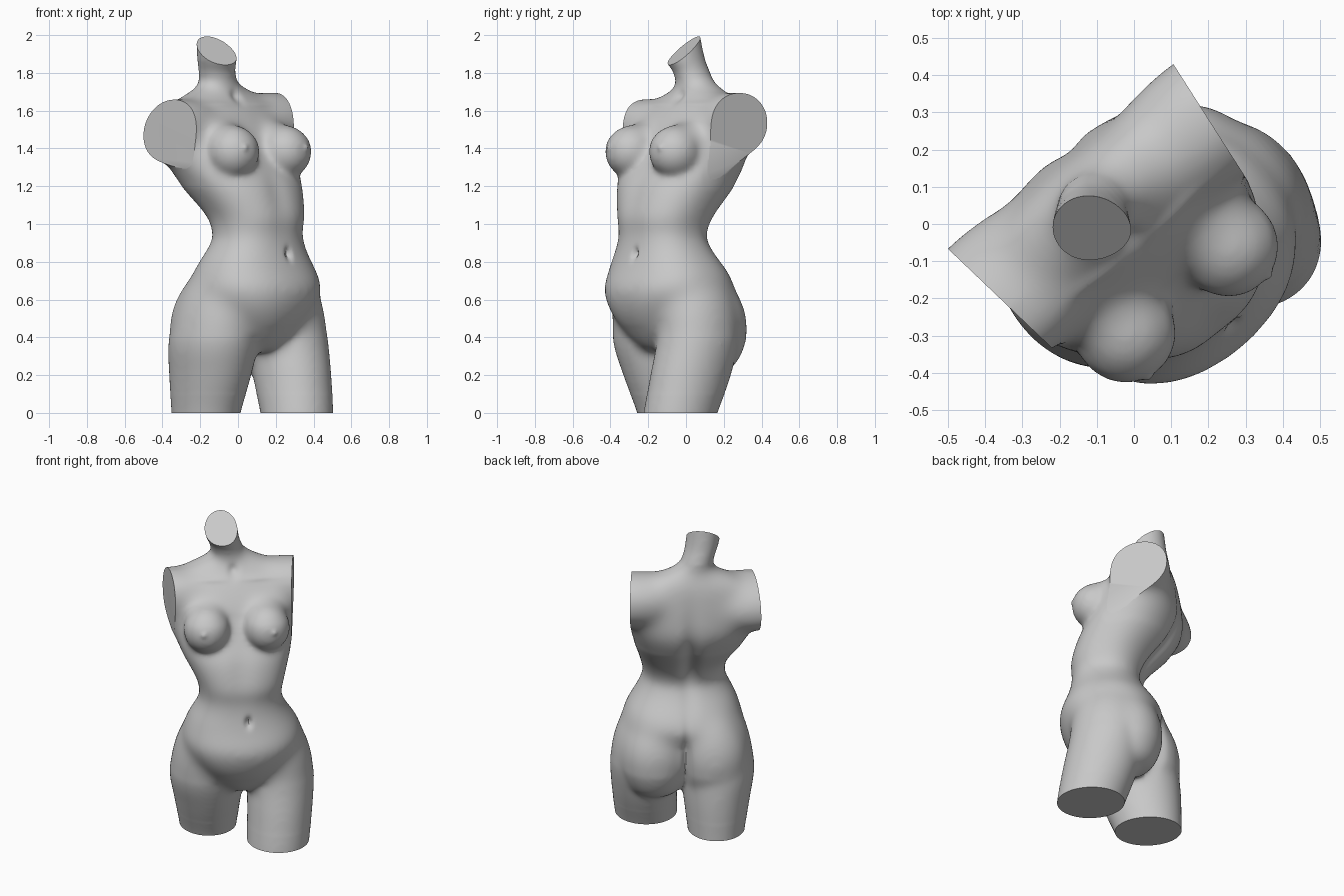
import bpy, bmesh, math
from mathutils import Vector, Matrix

if "Cube" in bpy.data.objects:
    bpy.data.objects.remove(bpy.data.objects["Cube"])

stone = bpy.data.materials.new("pale_grey_stone")
stone.use_nodes = True
GREY = (0.58, 0.58, 0.58, 1)
stone.diffuse_color = GREY
bsdf = stone.node_tree.nodes["Principled BSDF"]
bsdf.inputs["Base Color"].default_value = GREY
bsdf.inputs["Roughness"].default_value = 0.7

bm = bmesh.new()


def refine(rings, steps=5):
    """Smooth curve through the rings, so that the skin has no bands."""
    ends = [rings[0], *rings, rings[-1]]
    out = []
    for p, q, r, s in zip(ends, ends[1:], ends[2:], ends[3:]):
        for k in range(steps):
            t = k / steps
            out.append([b + t / 2 * (c - a + t * (2 * a - 5 * b + 4 * c - d + t * (3 * (b - c) + d - a)))
                        for a, b, c, d in zip(p, q, r, s)])
    return out + [rings[-1]]


def loft(rings, power=2.0, n=48):
    """Closed skin through rings of (z, x, y, half width, half depth)."""
    loops = []
    for z, cx, cy, a, b in refine(rings):
        loop = []
        for i in range(n):
            t = math.tau * i / n
            c, s = math.cos(t), math.sin(t)
            x = math.copysign(abs(c) ** (2 / power), c) * a
            y = math.copysign(abs(s) ** (2 / power), s) * b
            loop.append(bm.verts.new((cx + x, cy + y, z)))
        loops.append(loop)
    for low, high in zip(loops, loops[1:]):
        for i in range(n):
            j = (i + 1) % n
            bm.faces.new((low[i], low[j], high[j], high[i]))
    bm.faces.new(loops[0][::-1])
    bm.faces.new(loops[-1])


def ball(center, scale, roll=0):
    m = Matrix.Translation(center) @ Matrix.Rotation(roll, 4, "X") @ Matrix.Diagonal((*scale, 1))
    bmesh.ops.create_uvsphere(bm, u_segments=40, v_segments=24, radius=1, matrix=m)


# Trunk, from pubis to the base of the neck
loft([
    (0.33, 0.00, -0.19, 0.06, 0.07),
    (0.42, 0.00, -0.185, 0.17, 0.16),
    (0.53, 0.00, -0.155, 0.28, 0.26),
    (0.65, 0.01, -0.13, 0.355, 0.315),
    (0.74, 0.01, -0.13, 0.34, 0.285),
    (0.82, 0.00, -0.145, 0.30, 0.245),
    (0.90, 0.00, -0.16, 0.255, 0.213),
    (0.96, 0.00, -0.16, 0.245, 0.21),
    (1.05, 0.00, -0.14, 0.265, 0.235),
    (1.20, -0.02, -0.055, 0.33, 0.275),
    (1.33, -0.035, 0.015, 0.38, 0.262),
    (1.42, -0.04, 0.04, 0.40, 0.235),
    (1.50, -0.04, 0.055, 0.395, 0.21),
    (1.60, -0.04, 0.08, 0.36, 0.168),
    (1.66, -0.03, 0.10, 0.29, 0.133),
    (1.72, -0.03, 0.11, 0.16, 0.095),
    (1.77, -0.04, 0.11, 0.08, 0.07),
], 2.25)

# Neck
loft([
    (1.58, -0.02, 0.10, 0.18, 0.12),
    (1.70, -0.035, 0.105, 0.12, 0.105),
    (1.80, -0.065, 0.095, 0.095, 0.10),
    (1.90, -0.095, 0.06, 0.10, 0.115),
    (2.15, -0.13, 0.03, 0.10, 0.115),
])

# Left thigh, set forward, and right thigh, set back
loft([
    (-0.10, 0.21, -0.24, 0.18, 0.19),
    (0.00, 0.22, -0.222, 0.185, 0.203),
    (0.20, 0.235, -0.165, 0.195, 0.225),
    (0.40, 0.242, -0.12, 0.20, 0.228),
    (0.58, 0.215, -0.115, 0.198, 0.222),
    (0.74, 0.152, -0.12, 0.178, 0.192),
    (0.88, 0.09, -0.14, 0.12, 0.13),
])
loft([
    (-0.10, -0.175, 0.07, 0.16, 0.19),
    (0.00, -0.175, 0.055, 0.17, 0.20),
    (0.20, -0.182, 0.012, 0.20, 0.24),
    (0.38, -0.188, -0.025, 0.222, 0.262),
    (0.58, -0.165, -0.055, 0.215, 0.252),
    (0.74, -0.125, -0.09, 0.19, 0.20),
    (0.88, -0.09, -0.13, 0.13, 0.13),
])

# Buttocks, rising into the hips
for side, x, y in ((1, 0.183, -0.015), (-1, 0.162, 0.03)):
    loft([
        (0.20, side * x, y - 0.02, 0.08, 0.08),
        (0.27, side * x, y + 0.01, 0.16, 0.155),
        (0.42, side * x, y + 0.03, 0.205, 0.188),
        (0.57, side * (x - 0.01), y + 0.02, 0.20, 0.182),
        (0.72, side * (x - 0.045), y - 0.04, 0.17, 0.165),
        (0.86, side * 0.08, -0.11, 0.13, 0.125),
    ])

# Arm stumps
ball((-0.38, 0.08, 1.495), (0.36, 0.208, 0.162), -0.4)
ball((0.31, 0.09, 1.535), (0.34, 0.183, 0.167))

# Breasts, with a short slope up to the chest
for x in (-0.205, 0.155):
    ball((x, -0.205, 1.383), (0.138, 0.142, 0.142))
    ball((0.95 * x, -0.13, 1.42), (0.135, 0.12, 0.12))

raw = bpy.data.meshes.new("rough_torso")
bm.to_mesh(raw)
bm.free()
rough = bpy.data.objects.new("rough_torso", raw)
bpy.context.collection.objects.link(rough)

# Fuse the parts into one skin and soften the joins
mod = rough.modifiers.new("fuse", "REMESH")
mod.mode = "VOXEL"
mod.voxel_size = 0.013
mod = rough.modifiers.new("soften", "SMOOTH")
mod.factor = 0.5
mod.iterations = 14
graph = bpy.context.evaluated_depsgraph_get()
mesh = bpy.data.meshes.new_from_object(rough.evaluated_get(graph))
bpy.data.objects.remove(rough)

bm = bmesh.new()
bm.from_mesh(mesh)


def soften(rounds, keep):
    verts = [v for v in bm.verts if keep(v.co)]
    for _ in range(rounds):
        bmesh.ops.smooth_vert(bm, verts=verts, factor=0.5, use_axis_x=True,
                              use_axis_y=True, use_axis_z=True)


def press(center, size, push):
    """Soft dent or bump: moves skin near center along y."""
    for v in bm.verts:
        d = sum(((v.co[i] - center[i]) / size[i]) ** 2 for i in range(3))
        if d < 9:
            v.co.y += push * math.exp(-d)


# Extra softening of hips, crotch, shoulders and the breasts' upper edge
soften(40, lambda p: 0.4 < p.z < 0.9)
soften(25, lambda p: 0.27 < p.z < 0.46 and abs(p.x) < 0.12 and p.y < -0.05)
soften(50, lambda p: 1.2 < p.z < 1.76 and p.y > -0.14)
soften(15, lambda p: 1.45 < p.z < 1.6 and p.y < -0.08)
soften(8, lambda p: 0.1 < p.z < 1.78)

# Spine groove, cleft, navel, nipples, collarbones, throat and belly hollows
press((-0.01, 0.16, 1.15), (0.05, 0.2, 0.28), -0.04)
press((0.01, 0.12, 0.48), (0.022, 0.1, 0.16), -0.04)
press((0.03, -0.36, 0.84), (0.018, 0.08, 0.03), 0.03)
for x in (-0.235, 0.19):
    press((x, -0.34, 1.405), (0.016, 0.05, 0.016), -0.01)
for x in (-0.17, 0.12):
    press((x, -0.05, 1.635), (0.1, 0.1, 0.015), -0.008)
press((-0.03, -0.02, 1.67), (0.03, 0.08, 0.035), 0.02)
press((-0.01, -0.3, 1.12), (0.07, 0.1, 0.16), 0.015)


def slice_off(point, normal, keep):
    """Flat cut with a cap, limited to the verts chosen by keep."""
    verts = {v for v in bm.verts if keep(v.co)}
    edges = [e for e in bm.edges if all(v in verts for v in e.verts)]
    faces = [f for f in bm.faces if all(v in verts for v in f.verts)]
    cut = bmesh.ops.bisect_plane(bm, geom=list(verts) + edges + faces, plane_co=point,
                                 plane_no=Vector(normal).normalized(), clear_outer=True)
    rim = [e for e in cut["geom_cut"] if isinstance(e, bmesh.types.BMEdge)]
    bmesh.ops.holes_fill(bm, edges=rim, sides=0)


# Flat cuts: both arms, neck and legs
slice_off((-0.405, 0.08, 1.49), (-0.99, -0.11, 0), lambda p: p.z > 1.2 and p.x < -0.1)
slice_off((0.335, 0.09, 1.53), (0.99, -0.13, 0), lambda p: p.z > 1.2 and p.x > 0.1)
slice_off((-0.09, 0.065, 1.917), (-0.25, -0.8, 1), lambda p: p.z > 1.74)
slice_off((0, 0, 0), (0, 0, -1), lambda p: p.z < 0.15)

# Turn the figure toward its left
bmesh.ops.rotate(bm, verts=bm.verts[:], cent=(0, 0, 0),
                 matrix=Matrix.Rotation(math.radians(40), 3, "Z"))
bmesh.ops.recalc_face_normals(bm, faces=bm.faces[:])
bm.to_mesh(mesh)
bm.free()

mesh.name = "torso"
mesh.materials.clear()
mesh.materials.append(stone)
torso = bpy.data.objects.new("torso", mesh)
bpy.context.collection.objects.link(torso)
bpy.context.view_layer.objects.active = torso
torso.select_set(True)
bpy.ops.object.shade_smooth_by_angle(angle=math.radians(40))
